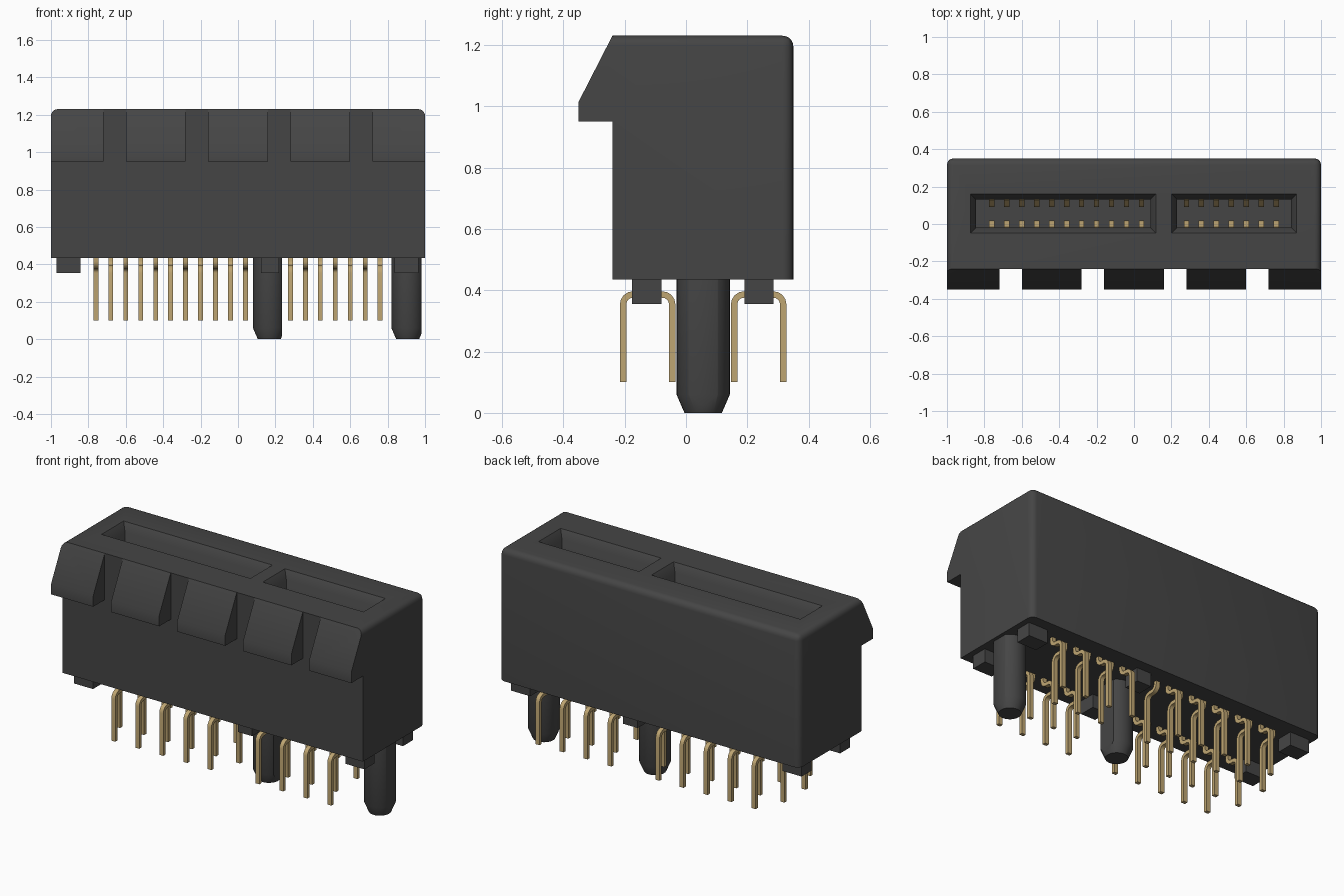
import bpy, bmesh
from math import sin, cos, pi, radians
from mathutils import Vector

cube = bpy.data.objects.get("Cube")
if cube:
    bpy.data.objects.remove(cube)


def material(name, rgb, rough):
    m = bpy.data.materials.new(name)
    m.use_nodes = True
    m.diffuse_color = (*rgb, 1)
    node = m.node_tree.nodes["Principled BSDF"]
    node.inputs["Base Color"].default_value = (*rgb, 1)
    node.inputs["Roughness"].default_value = rough
    return m


PLASTIC = material("dark grey plastic", (0.06, 0.06, 0.06), 0.6)
GOLD = material("pale gold", (0.52, 0.38, 0.17), 0.5)
MID_Y = 0.056          # centre line of the slots and pegs
BASE, TOP = 0.435, 1.23


def finish(name, bm, mat, smooth=True):
    bmesh.ops.recalc_face_normals(bm, faces=bm.faces)
    mesh = bpy.data.meshes.new(name)
    bm.to_mesh(mesh)
    bm.free()
    mesh.materials.append(mat)
    ob = bpy.data.objects.new(name, mesh)
    bpy.context.collection.objects.link(ob)
    if smooth:
        activate(ob)
        bpy.ops.object.shade_smooth_by_angle(angle=radians(35))
    return ob


def activate(ob):
    bpy.ops.object.select_all(action='DESELECT')
    ob.select_set(True)
    bpy.context.view_layer.objects.active = ob


def loft(bm, rings):
    """Closed solid through rings with equal point counts."""
    loops = [[bm.verts.new(p) for p in ring] for ring in rings]
    n = len(loops[0])
    for a, b in zip(loops, loops[1:]):
        for i in range(n):
            j = (i + 1) % n
            bm.faces.new((a[i], a[j], b[j], b[i]))
    bm.faces.new(loops[0][::-1])
    bm.faces.new(loops[-1])


def prism(bm, profile, x0, x1):
    """Extrude a (y, z) profile along x."""
    loft(bm, [[(x, y, z) for y, z in profile] for x in (x0, x1)])


def rect(x0, x1, y0, y1, z):
    return [(x0, y0, z), (x1, y0, z), (x1, y1, z), (x0, y1, z)]


def box(bm, x0, x1, y0, y1, z0, z1):
    loft(bm, [rect(x0, x1, y0, y1, z0), rect(x0, x1, y0, y1, z1)])


def cut(target, cutter):
    cutter.hide_render = True
    mod = target.modifiers.new("cut", 'BOOLEAN')
    mod.operation = 'DIFFERENCE'
    mod.solver = 'EXACT'
    mod.object = cutter
    activate(target)
    bpy.ops.object.modifier_apply(modifier=mod.name)
    bpy.data.objects.remove(cutter)


# Housing with a full width front ledge, rounded top and back edges
bm = bmesh.new()
prism(bm, [(-0.24, BASE), (0.35, BASE), (0.35, TOP), (-0.24, TOP),
           (-0.35, 1.015), (-0.35, 0.95), (-0.24, 0.95)], -1, 1)


def rounded(edge):
    a, b = (v.co for v in edge.verts)
    mid = (a + b) / 2
    side, back, top = abs(mid.x) > 0.99, mid.y > 0.34, mid.z > TOP - 0.01
    return side + back + top == 2


bmesh.ops.bevel(bm, geom=[e for e in bm.edges if rounded(e)],
                offset=0.035, segments=5, profile=0.5, affect='EDGES')
housing = finish("housing", bm, PLASTIC, smooth=False)

# Gaps dividing the ledge into five teeth
bm = bmesh.new()
for x in (-0.66, -0.22, 0.22, 0.66):
    box(bm, x - 0.06, x + 0.06, -0.5, -0.24, 0.9, 1.3)
cut(housing, finish("tooth_gap_cutter", bm, PLASTIC, smooth=False))

# Two card slots with chamfered mouths
bm = bmesh.new()
for x0, x1 in ((-0.845, 0.087), (0.23, 0.84)):
    y0, y1 = MID_Y - 0.075, MID_Y + 0.075
    rings = []
    for z, grow in ((0.65, 0), (TOP - 0.045, 0), (TOP, 0.03), (TOP + 0.03, 0.03)):
        rings.append(rect(x0 - grow, x1 + grow, y0 - grow, y1 + grow, z))
    loft(bm, rings)
cut(housing, finish("slot_cutter", bm, PLASTIC, smooth=False))
activate(housing)
bpy.ops.object.shade_smooth_by_angle(angle=radians(35))

# Standoff feet under the housing
bm = bmesh.new()
for x, half in ((-0.907, 0.064), (0.17, 0.048), (0.902, 0.064)):
    for y in (-0.128, 0.238):
        box(bm, x - half, x + half, y - 0.048, y + 0.048, 0.355, BASE + 0.005)
finish("standoffs", bm, PLASTIC, smooth=False)

# Locating pegs: tapered tip and a flat on one side
for name, x, flat in (("middle_peg", 0.167, 0.068), ("end_peg", 0.907, 0.073)):
    bm = bmesh.new()
    rings = []
    for z, r in ((0, 0.061), (0.06, 0.087), (BASE + 0.005, 0.087)):
        rings.append([(x + r * cos(a), MID_Y + r * sin(a), z)
                      for a in (2 * pi * i / 32 for i in range(32))])
    loft(bm, rings)
    cut_result = bmesh.ops.bisect_plane(
        bm, geom=bm.verts[:] + bm.edges[:] + bm.faces[:],
        plane_co=(x + flat, 0, 0), plane_no=(1, 0, 0), clear_outer=True)
    edges = [e for e in cut_result["geom_cut"] if isinstance(e, bmesh.types.BMEdge)]
    bmesh.ops.holes_fill(bm, edges=[e for e in edges if e.is_boundary], sides=0)
    finish(name, bm, PLASTIC)


def strip(path, thick):
    """Give a (y, z) path a constant thickness."""
    pts = [Vector(p) for p in path]
    left, right = [], []
    for i, p in enumerate(pts):
        d = (pts[min(i + 1, len(pts) - 1)] - pts[max(i - 1, 0)]).normalized()
        n = Vector((-d.y, d.x)) * thick / 2
        left.append(p + n)
        right.append(p - n)
    return [tuple(p) for p in left + right[::-1]]


def pin_path(y, step):
    """Down from the housing, sideways by step, then down to the tip."""
    s = 1 if step > 0 else -1
    r, z = 0.032, 0.386
    arcs = [i * pi / 8 for i in range(5)]
    path = [(y, BASE + 0.02)]
    path += [(y + s * r * (1 - cos(a)), z + r - r * sin(a)) for a in arcs]
    path += [(y + step - s * r * (1 - sin(a)), z - r * (1 - cos(a))) for a in arcs]
    return path + [(y + step, 0.1)]


# Solder pins splayed alternately, and spring contacts inside the slots
columns = [-0.76 + 0.08 * i for i in range(20) if i not in (11, 12)]
pins, contacts = bmesh.new(), bmesh.new()
for x in columns:
    outer = round((x + 0.76) / 0.08) % 2 == 1
    for side in (-1, 1):
        step = side * (0.08 if outer else -0.08)
        prism(pins, strip(pin_path(MID_Y + side * 0.181, step), 0.021),
              x - 0.013, x + 0.013)
        bulge = [(0.078, 0.66), (0.05, 0.85), (0.036, 0.95), (0.042, 0.98), (0.072, 1.03),
                 (0.078, 1.03)]
        prism(contacts, [(MID_Y + side * d, z) for d, z in bulge], x - 0.014, x + 0.014)
finish("solder_pins", pins, GOLD)
finish("spring_contacts", contacts, GOLD, smooth=False)
